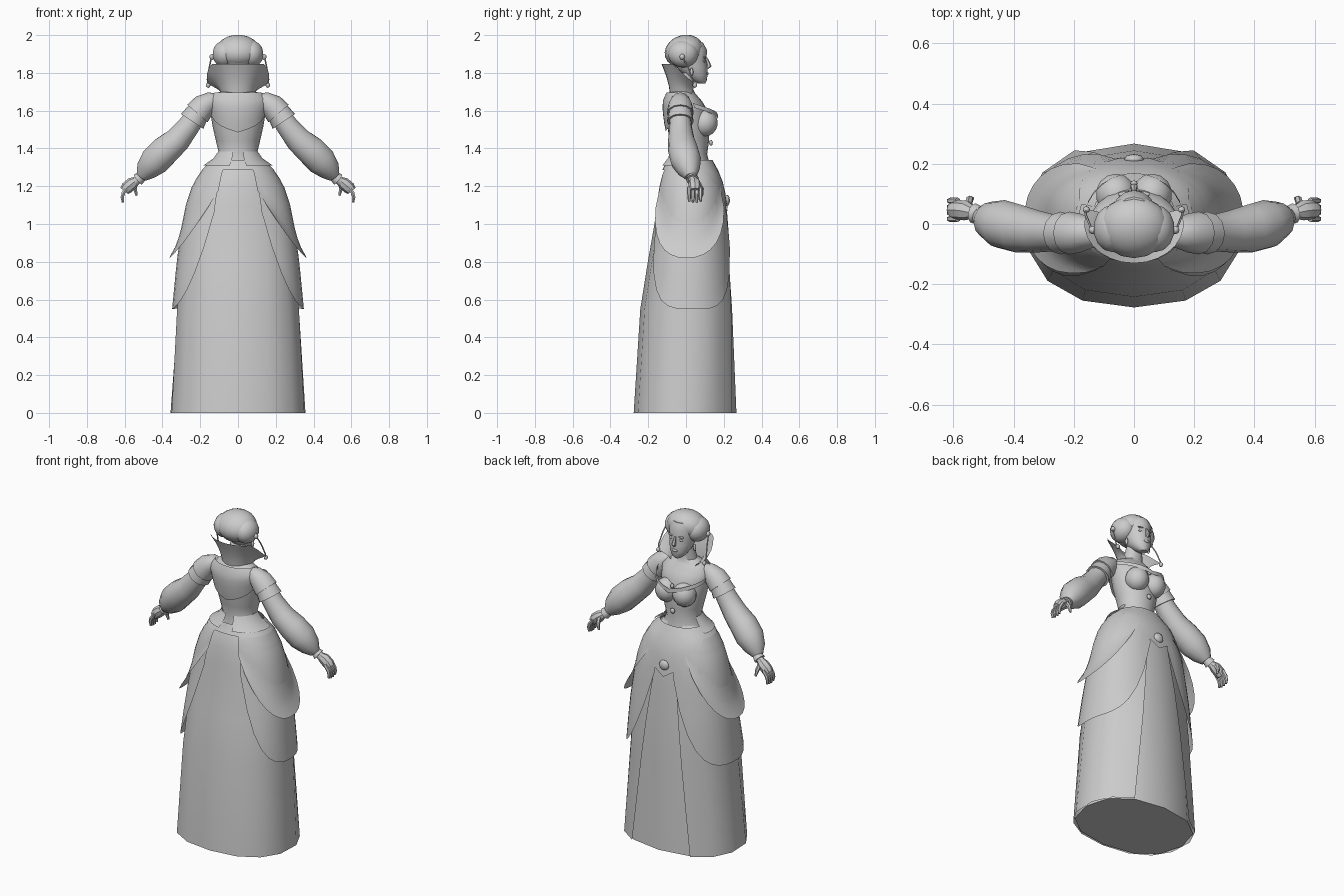
import bpy, bmesh
from math import sin, cos, pi, radians, copysign
from mathutils import Vector

if "Cube" in bpy.data.objects:
    bpy.data.objects.remove(bpy.data.objects["Cube"])

grey = bpy.data.materials.new("plain_grey")
grey.use_nodes = True
grey.diffuse_color = (0.6, 0.6, 0.6, 1)
grey.node_tree.nodes["Principled BSDF"].inputs["Base Color"].default_value = (0.6, 0.6, 0.6, 1)


def finish(name, bm, angle=40):
    me = bpy.data.meshes.new(name)
    bm.to_mesh(me)
    bm.free()
    ob = bpy.data.objects.new(name, me)
    bpy.context.collection.objects.link(ob)
    me.materials.append(grey)
    bpy.ops.object.select_all(action="DESELECT")
    ob.select_set(True)
    bpy.context.view_layer.objects.active = ob
    bpy.ops.object.shade_smooth_by_angle(angle=radians(angle))
    return ob


def patch(name, f, nu, nv, wrap=False, caps=False, axis=None, angle=40):
    """Grid surface f(u, v); wrap closes it in u, caps fills both ends."""
    bm = bmesh.new()
    cols = nu if wrap else nu + 1
    g = [[bm.verts.new(f(i / nu, j / nv)) for i in range(cols)] for j in range(nv + 1)]
    for j in range(nv):
        for i in range(nu):
            k = (i + 1) % cols
            bm.faces.new((g[j][i], g[j][k], g[j + 1][k], g[j + 1][i]))
    if caps:
        bm.faces.new(g[0])
        bm.faces.new(g[-1])
    bmesh.ops.recalc_face_normals(bm, faces=bm.faces)
    if not caps:
        # open cloth faces away from the body axis
        mid = axis or Vector((0, 0, 0))
        out = 0
        for face in bm.faces:
            d = face.calc_center_median() - mid
            d.z = 0 if axis is None else d.z
            out += face.normal.dot(d)
        if out < 0:
            bmesh.ops.reverse_faces(bm, faces=bm.faces)
    return finish(name, bm, angle)


def surf(table, a, z, off=0, e=2.0):
    """Point on a body table of (z, half width, back y, front y); a = 0 faces +y."""
    z0 = min(max(z, table[0][0]), table[-1][0])
    for lo, hi in zip(table, table[1:]):
        if z0 <= hi[0]:
            break
    t = (z0 - lo[0]) / (hi[0] - lo[0])
    rx, yb, yf = (p + (q - p) * t for p, q in zip(lo[1:], hi[1:]))
    sx, cy = (copysign(abs(w) ** (2 / e), w) for w in (sin(a), cos(a)))
    return Vector(((rx + off) * sx, (yb + yf) / 2 + ((yf - yb) / 2 + off) * cy, z))


def body(name, table, n, off=0, e=2.0):
    return patch(name, lambda u, v: surf(table, u * 2 * pi, table[round(v * (len(table) - 1))][0], off, e),
                 n, len(table) - 1, True, True)


def tube(name, pts, n=10, caps=True):
    """Round limb through (x, y, z, radius) points."""
    P = [Vector(p[:3]) for p in pts]

    def f(u, v):
        i = round(v * (len(P) - 1))
        d = (P[min(i + 1, len(P) - 1)] - P[max(i - 1, 0)]).normalized()
        s = Vector((0, 1, 0))
        s = (s - d * s.dot(d)).normalized()
        w = d.cross(s)
        return P[i] + (s * cos(u * 2 * pi) + w * sin(u * 2 * pi)) * pts[i][3]
    return patch(name, f, n, len(P) - 1, True, caps, sum(P, Vector()) / len(P))


def ball(name, loc, r, n=12, tilt=0):
    bm = bmesh.new()
    bmesh.ops.create_uvsphere(bm, u_segments=n, v_segments=max(6, n * 2 // 3), radius=1)
    ob = finish(name, bm, 60)
    ob.location, ob.scale, ob.rotation_euler = loc, r, (tilt, 0, 0)
    return ob


SKIRT = [(0, .36, -.275, .275), (.55, .325, -.24, .252), (.8, .305, -.2, .235), (1, .28, -.165, .215),
         (1.1, .262, -.153, .205), (1.2, .23, -.138, .188), (1.27, .195, -.12, .165),
         (1.31, .155, -.1, .14), (1.36, .1, -.078, .115)]
TORSO = [(1.3, .14, -.09, .13), (1.37, .1, -.073, .112), (1.44, .117, -.085, .122), (1.52, .135, -.1, .12),
         (1.6, .148, -.108, .115), (1.65, .155, -.105, .085), (1.69, .12, -.09, .05),
         (1.715, .06, -.06, .036), (1.8, .045, -.045, .045)]
HEAD = [(1.745, .02, .06, .102), (1.76, .04, .03, .11), (1.79, .06, -.01, .114), (1.83, .072, -.05, .114),
        (1.87, .078, -.07, .107), (1.92, .08, -.08, .112), (1.96, .065, -.06, .09)]

# Skirt: closed underskirt and an overskirt parted at the front
body("underskirt", SKIRT, 12, -.008, 2.3)


def overskirt(u, v):
    z = SKIRT[round(v * 7)][0]
    gap = radians(30 - 21 * z / 1.31)
    return surf(SKIRT, gap + u * (2 * pi - 2 * gap), z, .002, 2.3)


patch("overskirt", overskirt, 12, 7)

# Bodice, neck and bust
body("torso", TORSO, 20)
for s, side in ((1, "left"), (-1, "right")):
    ball(side + "_bust", (s * .06, .098, 1.535), (.068, .07, .072), 14)


def neckline(u, v):
    a = (u - .5) * 2.4
    return surf(TORSO, a, 1.555 + .05 * abs(a) + .025 * v, .046 * cos(a) + .006)


patch("neckline_trim", neckline, 12, 1)


# Pointed belt and peplum
def belt(u, v):
    a = (u - .5) * 2 * pi
    low = 1.285 - .23 * max(0, 1 - abs(a) / 1.1)
    return surf(SKIRT, a, 1.34 + (low - 1.34) * v, .014, 2.2)


patch("pointed_belt", belt, 32, 5)
for s, side in ((1, "left"), (-1, "right")):
    patch(side + "_peplum", lambda u, v: surf(SKIRT, s * (1.25 + 1.65 * u), 1.385 - .075 * v, .004 + .025 * v),
          8, 2)

# Back yoke hanging from the shoulders to a point


def yoke(u, v):
    q = 2 * u - 1
    low = 1.485 + .06 * abs(q) + .06 * q ** 4
    return surf(TORSO, pi + q * 1.3, 1.695 + (low - 1.695) * v, .012 + .008 * (1 - v))


patch("back_yoke", yoke, 16, 5)


# Standing flared collar, open at the front
def collar(u, v):
    a = (2 * u - 1) * radians(112)
    drop = max(0, (abs(a) - 1.0) / .95)
    t = v ** 1.5
    top = 1.848 - .11 * drop
    return Vector((sin(a) * (.09 + .075 * t), -cos(a) * (.085 + .045 * t), 1.69 + (top - 1.69) * v))


patch("standing_collar", collar, 16, 4)

for s, side in ((1, "left"), (-1, "right")):
    # Side drapes in two layers
    def drape(u, v, lo, hi, bottom, rise, power, flare, sharp):
        q = 2 * u - 1
        a = radians(lo + (hi - lo) * u)
        low = bottom + rise * abs(q) ** power
        off = .012 + flare * v ** sharp * (1 - q ** 4)
        p = surf(SKIRT, a, 1.29 + (low - 1.29) * v, off, 2.2)
        return Vector((s * p.x, p.y, p.z))

    patch(side + "_lower_drape", lambda u, v: drape(u, v, 11, 156, .55, .52, 3.5, .012, 1), 16, 8)
    patch(side + "_upper_drape", lambda u, v: drape(u, v, 28, 158, .82, .36, 2.2, .05, 5), 16, 9)

    # Sleeves: shoulder cap, flared cuff and puffed lower sleeve
    def limb(name, pts, n=12, caps=True):
        tube(side + name, [(s * x, y, z, r) for x, y, z, r in pts], n, caps)

    limb("_shoulder_cap", [(.10, -.03, 1.655, .035), (.14, -.03, 1.65, .05), (.18, -.03, 1.625, .065),
                           (.215, -.03, 1.585, .071)])
    limb("_sleeve_cuff", [(.18, -.03, 1.625, .055), (.215, -.03, 1.585, .063), (.243, -.03, 1.543, .071)])
    limb("_puffed_sleeve", [(.22, -.03, 1.58, .055), (.26, -.03, 1.52, .06), (.32, -.025, 1.445, .07),
                            (.385, -.015, 1.39, .08), (.44, 0, 1.335, .081), (.485, .015, 1.285, .06),
                            (.51, .025, 1.25, .032)], 14)
    limb("_wrist", [(.495, .025, 1.265, .028), (.525, .035, 1.24, .022), (.55, .04, 1.22, .024)])
    limb("_wrist_frill", [(.505, .03, 1.255, .026), (.53, .035, 1.235, .034)])

    # Hand: palm, four fingers and thumb
    limb("_palm", [(.535, .038, 1.232, .022), (.56, .045, 1.215, .033), (.59, .047, 1.19, .033),
                   (.602, .047, 1.175, .026)], 8)
    for i, finger in enumerate(("little", "ring", "middle", "index")):
        y = .017 + i * .02
        k = .9 if i in (0, 3) else 1
        limb(f"_{finger}_finger", [(.585, y, 1.195, .011), (.607, y, 1.165, .011),
                                   (.613, y, 1.165 - .025 * k, .0095), (.61, y, 1.165 - .052 * k, .006)], 6)
    limb("_thumb", [(.55, .065, 1.215, .013), (.545, .083, 1.185, .012), (.537, .085, 1.15, .006)], 6)

    # Hair side lobe, ear, earring and hanging chain
    ball(side + "_hair_lobe", (s * .07, -.015, 1.9), (.066, .08, .072), 14)
    ball(side + "_earring", (s * .137, -.02, 1.885), (.014, .014, .016), 8)
    limb("_hair_chain", [(.14, -.02, 1.885, .004), (.152, .01, 1.83, .004), (.162, .035, 1.765, .004),
                         (.158, .045, 1.735, .004)], 5)
    ball(side + "_chain_bead", (s * .158, .047, 1.735), (.012, .012, .014), 8)
    ball(side + "_ear_drop", (s * .08, .03, 1.805), (.009, .009, .022), 8)

    # Eyes and brows
    ball(side + "_eye", (s * .033, .096, 1.862), (.015, .008, .007), 8)
    ball(side + "_brow", (s * .034, .099, 1.882), (.02, .009, .005), 8)

# Head with hair, nose and lips
body("head", HEAD, 16)
ball("crown_hair", (0, -.01, 1.915), (.118, .105, .085), 16, radians(18))
ball("nape_hair", (0, -.035, 1.872), (.085, .06, .045), 12)
tube("nose", [(0, .106, 1.88, .006), (0, .115, 1.86, .009), (0, .122, 1.837, .013), (0, .112, 1.828, .01)], 6)
ball("lips", (0, .112, 1.797), (.02, .008, .008), 8)

# Jewels
ball("belt_jewel", (0, .215, 1.125), (.033, .018, .03), 8)
ball("bodice_jewel", (0, .132, 1.43), (.016, .01, .016), 8)
ball("neck_pendant", (0, .135, 1.585), (.012, .01, .014), 8)
